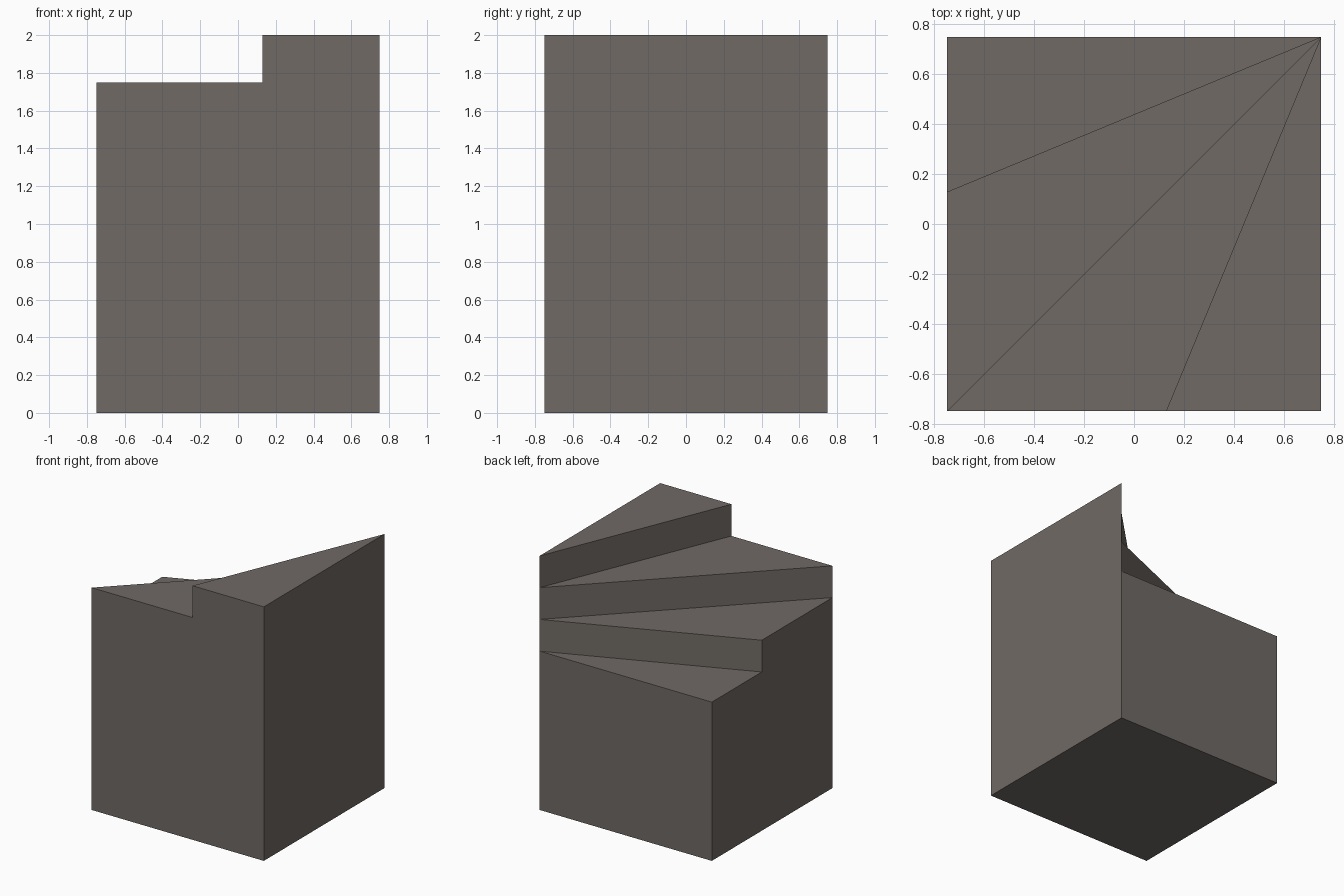
import bpy, bmesh, math

if "Cube" in bpy.data.objects:
    bpy.data.objects.remove(bpy.data.objects["Cube"])

HALF, TOP, RISE = 0.75, 2.0, 0.25
CUT = HALF - 2 * HALF * math.tan(math.radians(22.5))   # where step lines meet the sides

stone = bpy.data.materials.new("warm grey stone")
stone.diffuse_color = (0.162, 0.144, 0.130, 1)
stone.use_nodes = True
stone.node_tree.nodes["Principled BSDF"].inputs["Base Color"].default_value = stone.diffuse_color

bm = bmesh.new()
P = (HALF, HALF)                                       # pivot corner of the winder


def face(points):
    bm.faces.new([bm.verts.new(p) for p in points])


# Rim points around the block, from the highest step to the lowest
rim = [(HALF, -HALF), (CUT, -HALF), (-HALF, -HALF), (-HALF, CUT), (-HALF, HALF)]
heights = [TOP - RISE * i for i in range(4)]

# Wedge treads fanning from the pivot
for i, h in enumerate(heights):
    face([(*P, h), (*rim[i + 1], h), (*rim[i], h)])

# Risers between neighbouring treads
for i in range(3):
    hi, lo = heights[i], heights[i + 1]
    face([(*P, hi), (*P, lo), (*rim[i + 1], lo), (*rim[i + 1], hi)])

# Straight outer walls, with every step height on the pivot edge of the tall one
face([(*P, 0)] + [(*P, h) for h in reversed(heights)] + [(*rim[0], TOP), (*rim[0], 0)])
face([(*P, 0), (*rim[4], 0), (*rim[4], heights[3]), (*P, heights[3])])

# Stepped outer walls (front and left)
face([(*rim[0], 0), (*rim[0], heights[0]), (*rim[1], heights[0]), (*rim[1], heights[1]),
      (*rim[2], heights[1]), (*rim[2], heights[2]), (*rim[2], 0)])
face([(*rim[2], 0), (*rim[2], heights[2]), (*rim[3], heights[2]), (*rim[3], heights[3]),
      (*rim[4], heights[3]), (*rim[4], 0)])

# Underside
face([(*P, 0), (*rim[0], 0), (*rim[2], 0), (*rim[4], 0)])

bmesh.ops.remove_doubles(bm, verts=bm.verts, dist=1e-4)
bmesh.ops.recalc_face_normals(bm, faces=bm.faces)
mesh = bpy.data.meshes.new("winder_steps")
bm.to_mesh(mesh)
bm.free()
mesh.materials.append(stone)
bpy.context.collection.objects.link(bpy.data.objects.new("winder_steps", mesh))
